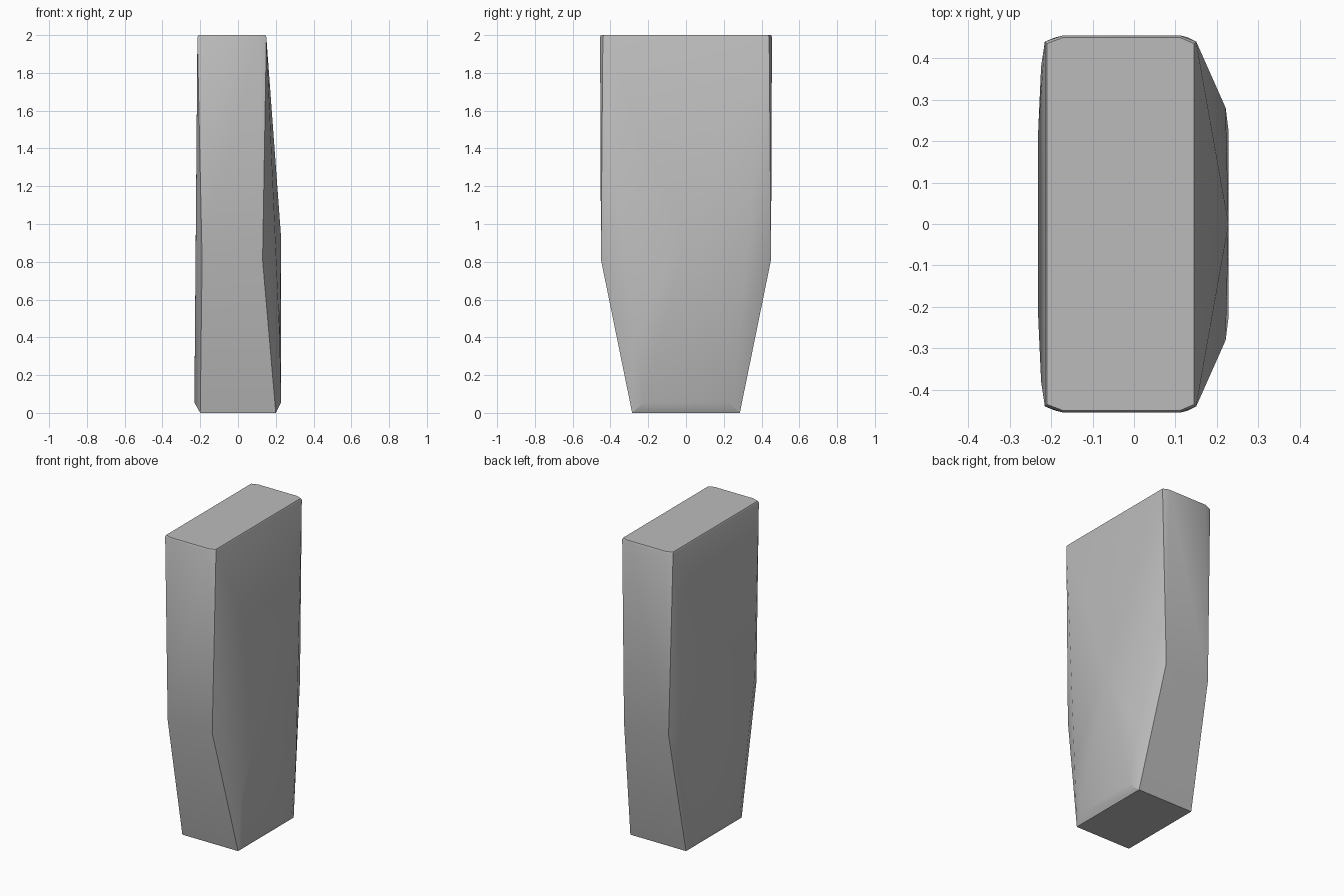
import bpy, bmesh, math

cube = bpy.data.objects.get("Cube")
if cube:
    bpy.data.objects.remove(cube, do_unlink=True)

# Single stone grey
grey = bpy.data.materials.new("stone grey")
grey.use_nodes = True
colour = (0.5, 0.5, 0.5, 1)
grey.diffuse_color = colour
grey.node_tree.nodes["Principled BSDF"].inputs["Base Color"].default_value = colour

# Corners of one half of the slab; the other half is mirrored across y
top_rim = [(-0.215, 0.44, 1.99), (-0.17, 0.455, 1.99),
           (0.11, 0.455, 1.99), (0.15, 0.44, 1.99),
           (-0.21, 0.435, 2), (-0.17, 0.45, 2), (0.11, 0.45, 2), (0.145, 0.435, 2)]
shoulder = [(-0.19, 0.45, 0.81), (0.13, 0.45, 0.81), (-0.224, 0.38, 0.87)]
bulge = [(0.228, 0, 0.93), (0.221, 0.28, 0.4)]
foot = [(-0.231, 0.225, 0.055), (0.228, 0.225, 0.055),
        (-0.2, 0.285, 0), (0.2, 0.285, 0)]

# Wrap the corners in a chiselled convex block
bm = bmesh.new()
for x, y, z in top_rim + shoulder + bulge + foot:
    for side in ((1, -1) if y else (1,)):
        bm.verts.new((x, side * y, z))
hull = bmesh.ops.convex_hull(bm, input=bm.verts)
loose = {v for v in hull["geom_interior"] if isinstance(v, bmesh.types.BMVert)}
bmesh.ops.delete(bm, geom=list(loose), context="VERTS")
bmesh.ops.dissolve_limit(bm, angle_limit=math.radians(0.3),
                         verts=bm.verts, edges=bm.edges)
bmesh.ops.recalc_face_normals(bm, faces=bm.faces)

mesh = bpy.data.meshes.new("stone_slab")
bm.to_mesh(mesh)
bm.free()
mesh.materials.append(grey)
slab = bpy.data.objects.new("stone_slab", mesh)
bpy.context.collection.objects.link(slab)

# Soft facets, crisp main edges
bpy.context.view_layer.objects.active = slab
slab.select_set(True)
bpy.ops.object.shade_smooth_by_angle(angle=math.radians(30))
